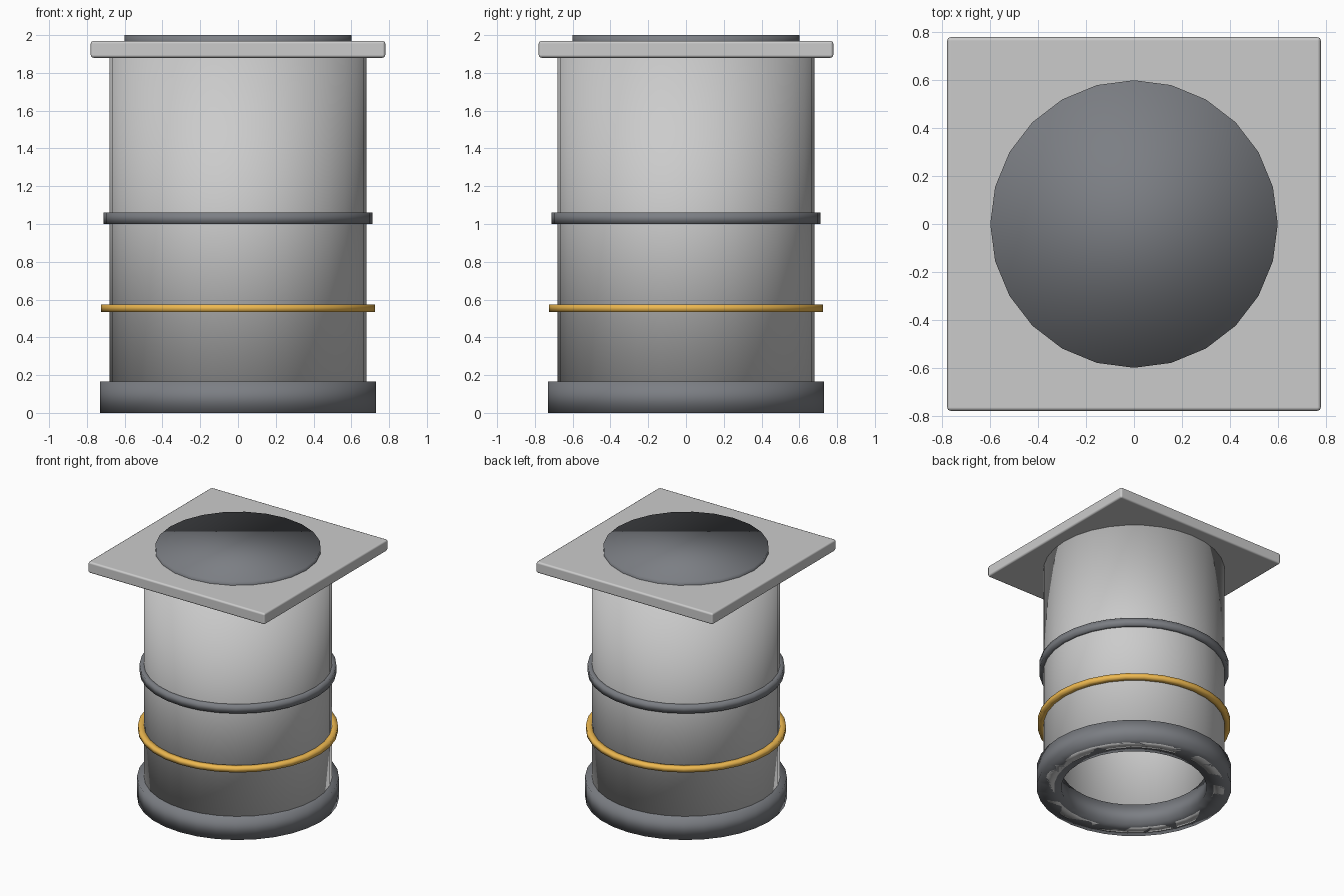
import bpy
import bmesh
import math

if "Cube" in bpy.data.objects:
    bpy.data.objects.remove(bpy.data.objects["Cube"])


def material(name, rgb):
    mat = bpy.data.materials.new(name)
    mat.diffuse_color = (*rgb, 1.0)
    mat.use_nodes = True
    mat.node_tree.nodes["Principled BSDF"].inputs["Base Color"].default_value = mat.diffuse_color
    return mat


dark = material("dark_grey", (0.20, 0.21, 0.23))
gold = material("gold", (0.85, 0.48, 0.08))


def finish(bm, name, mat, smooth=True):
    bmesh.ops.recalc_face_normals(bm, faces=bm.faces)
    for face in bm.faces:
        face.smooth = smooth
    mesh = bpy.data.meshes.new(name)
    bm.to_mesh(mesh)
    bm.free()
    obj = bpy.data.objects.new(name, mesh)
    bpy.context.collection.objects.link(obj)
    if mat:
        mesh.materials.append(mat)
    return obj


def tube(name, outer, inner, z0, z1, sides, mat=None):
    """Round ring with a rectangular section."""
    bm = bmesh.new()
    profile = [(outer, z0), (outer, z1), (inner, z1), (inner, z0)]
    rings = []
    for i in range(sides):
        a = 2 * math.pi * i / sides
        rings.append([bm.verts.new((r * math.cos(a), r * math.sin(a), z)) for r, z in profile])
    for i in range(sides):
        p, q = rings[i], rings[(i + 1) % sides]
        for j in range(4):
            k = (j + 1) % 4
            bm.faces.new((p[j], q[j], q[k], p[k]))
    return finish(bm, name, mat)


def disc(name, radius, z0, z1, sides, mat=None):
    """Solid capped cylinder, with a vertex on the x axis."""
    bm = bmesh.new()
    lower, upper = [
        [bm.verts.new((radius * math.cos(2 * math.pi * i / sides),
                       radius * math.sin(2 * math.pi * i / sides), z)) for i in range(sides)]
        for z in (z0, z1)]
    for i in range(sides):
        k = (i + 1) % sides
        bm.faces.new((lower[i], lower[k], upper[k], upper[i]))
    bm.faces.new(upper)
    bm.faces.new(lower[::-1])
    return finish(bm, name, mat)


# hollow body, foot ring and the two bands
tube("body", 0.68, 0.60, 0.0, 1.89, 32)
tube("foot_ring", 0.73, 0.545, 0.0, 0.165, 32, dark)
tube("middle_band", 0.712, 0.66, 1.0, 1.06, 32, dark)
tube("gold_band", 0.724, 0.67, 0.535, 0.573, 32, gold)

# square top plate with softened edges
bm = bmesh.new()
bmesh.ops.create_cube(bm, size=1.0)
for v in bm.verts:
    v.co = (v.co.x * 1.56, v.co.y * 1.56, 1.925 + v.co.z * 0.09)
plate = finish(bm, "top_plate", None)
bevel = plate.modifiers.new("soft_edges", 'BEVEL')
bevel.width = 0.015
bevel.segments = 2
bevel.harden_normals = True

# dark disc set in the plate
disc("top_disc", 0.60, 1.93, 2.0, 24, dark)
